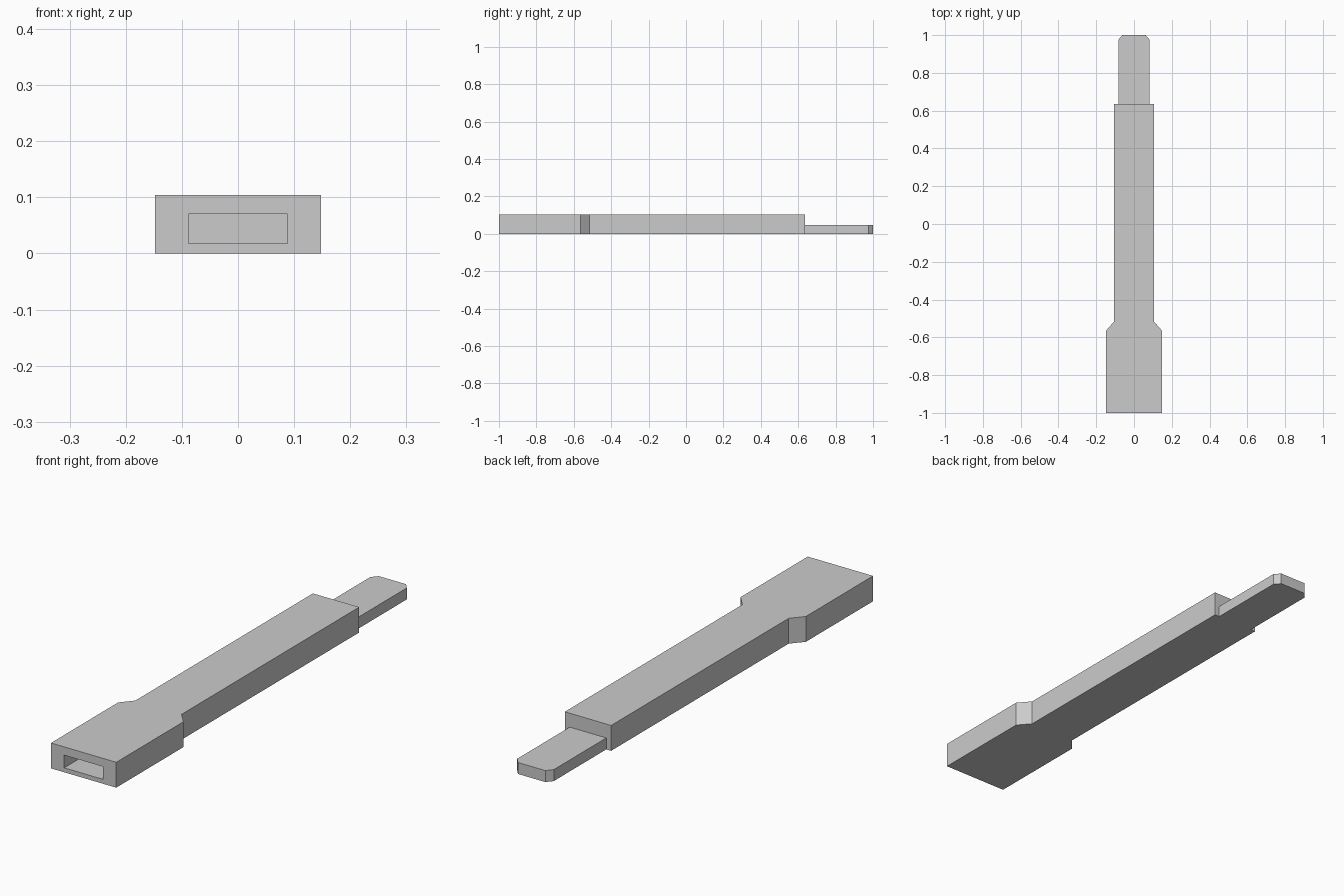
import bpy
import bmesh

cube = bpy.data.objects.get("Cube")
if cube:
    bpy.data.objects.remove(cube, do_unlink=True)

grey = bpy.data.materials.new("plain_grey")
grey.use_nodes = True
colour = (0.6, 0.6, 0.6, 1.0)
grey.diffuse_color = colour
grey.node_tree.nodes["Principled BSDF"].inputs["Base Color"].default_value = colour


def prism(name, half_outline, z0, z1):
    """Mirror a half outline of (x, y) points and extrude it upward."""
    outline = half_outline + [(-x, y) for x, y in reversed(half_outline)]
    bm = bmesh.new()
    base = bm.faces.new([bm.verts.new((x, y, z0)) for x, y in outline])
    top = bmesh.ops.extrude_face_region(bm, geom=[base])
    verts = [g for g in top["geom"] if isinstance(g, bmesh.types.BMVert)]
    bmesh.ops.translate(bm, verts=verts, vec=(0, 0, z1 - z0))
    bmesh.ops.recalc_face_normals(bm, faces=bm.faces)
    mesh = bpy.data.meshes.new(name)
    bm.to_mesh(mesh)
    bm.free()
    mesh.materials.append(grey)
    obj = bpy.data.objects.new(name, mesh)
    bpy.context.collection.objects.link(obj)
    return obj


def combine(target, other, operation):
    """Apply a boolean and discard the helper object."""
    mod = target.modifiers.new(operation.lower(), "BOOLEAN")
    mod.object = other
    mod.operation = operation
    mod.solver = "EXACT"
    bpy.context.view_layer.objects.active = target
    bpy.ops.object.modifier_apply(modifier=mod.name)
    bpy.data.objects.remove(other, do_unlink=True)


# Long bar that flares into a wider socket end
body = prism("strap_body",
             [(0.148, -1), (0.148, -0.565), (0.105, -0.515), (0.105, 0.635)],
             0, 0.104)

# Thin tongue with clipped corners, flush with the underside
tongue = prism("tongue",
               [(0.083, 0.5), (0.083, 0.975), (0.062, 1)], 0, 0.047)
combine(body, tongue, "UNION")

# Socket in the front end that receives a tongue
slot = prism("slot_cutter", [(0.088, -1.1), (0.088, -0.62)], 0.018, 0.07)
slot.hide_render = True
combine(body, slot, "DIFFERENCE")

# Clean up flat regions left by the joins
bm = bmesh.new()
bm.from_mesh(body.data)
bmesh.ops.dissolve_limit(bm, angle_limit=0.01, verts=bm.verts, edges=bm.edges)
bm.to_mesh(body.data)
bm.free()
